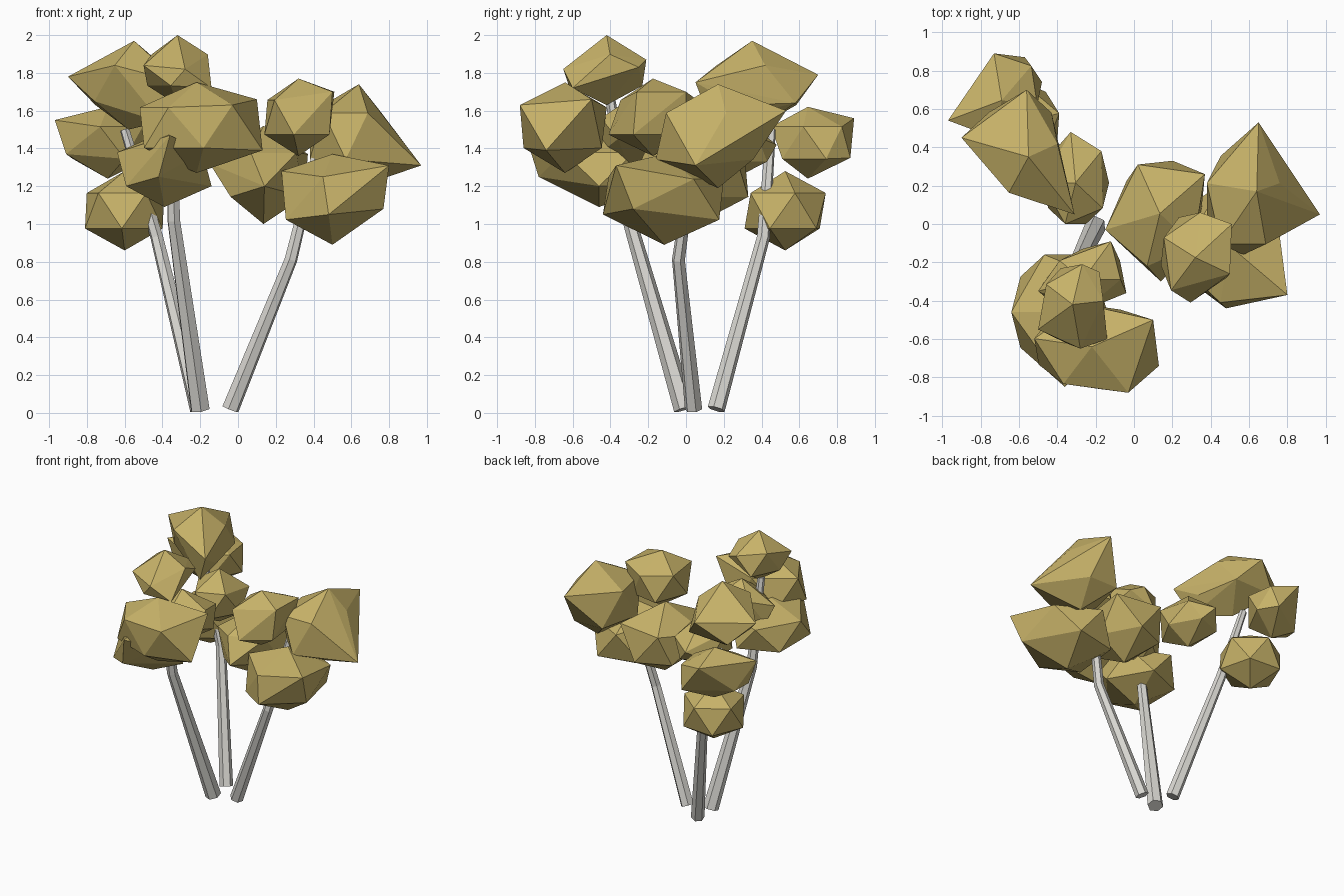
import bpy, bmesh, math
from mathutils import Matrix, Vector

cube = bpy.data.objects.get("Cube")
if cube:
    bpy.data.objects.remove(cube)


def material(name, rgb):
    mat = bpy.data.materials.new(name)
    mat.use_nodes = True
    color = (*rgb, 1)
    mat.diffuse_color = color
    mat.node_tree.nodes["Principled BSDF"].inputs["Base Color"].default_value = color
    return mat


leaf_gold = material("leaf gold", (0.57, 0.445, 0.14))
bark_grey = material("pale bark", (0.7, 0.69, 0.65))


def add_object(name, data, mat):
    data.materials.append(mat)
    obj = bpy.data.objects.new(name, data)
    bpy.context.collection.objects.link(obj)
    return obj


def foliage(name, xs, ys, zs, spin, shear=0, corners=()):
    """Twenty-sided clump, spun about z and stretched to fill the given ranges.
    Each corner point then pulls the nearest free vertex out to itself."""
    bm = bmesh.new()
    bmesh.ops.create_icosphere(bm, subdivisions=1, radius=1)
    bm.transform(Matrix.Rotation(math.radians(spin), 4, "Z"))
    for v in bm.verts:
        v.co.x += shear * v.co.y
    for axis, (low, high) in enumerate((xs, ys, zs)):
        values = [v.co[axis] for v in bm.verts]
        start, span = min(values), max(values) - min(values)
        for v in bm.verts:
            v.co[axis] = low + (v.co[axis] - start) / span * (high - low)
    free = list(bm.verts)
    for corner in map(Vector, corners):
        nearest = min(free, key=lambda v: (v.co - corner).length)
        nearest.co = corner
        free.remove(nearest)
    # Wrap the moved points so every clump stays convex
    hull = bmesh.ops.convex_hull(bm, input=list(bm.verts))
    loose = set(hull["geom_interior"]) | set(hull["geom_unused"])
    bmesh.ops.delete(bm, geom=[g for g in loose if isinstance(g, bmesh.types.BMVert)],
                     context="VERTS")
    inner = [f for f in bm.faces if f not in set(hull["geom"])]
    bmesh.ops.delete(bm, geom=inner, context="FACES")
    bmesh.ops.recalc_face_normals(bm, faces=list(bm.faces))
    mesh = bpy.data.meshes.new(name)
    bm.to_mesh(mesh)
    bm.free()
    add_object(name, mesh, leaf_gold)


def trunk(name, points, radii):
    """Six-sided tapering trunk along a bent path."""
    curve = bpy.data.curves.new(name, "CURVE")
    curve.dimensions = "3D"
    curve.bevel_depth = 1
    curve.bevel_resolution = 1
    curve.use_fill_caps = True
    spline = curve.splines.new("POLY")
    spline.points.add(len(points) - 1)
    spline.use_smooth = False
    for p, co, r in zip(spline.points, points, radii):
        p.co = (*co, 1)
        p.radius = r
    add_object(name, curve, bark_grey)


# Trunks
trunk("left_trunk", [(-0.04, 0.04, 0.02), (0.28, -0.04, 0.81), (0.42, 0.04, 1.38)],
      (0.047, 0.035, 0.026))
trunk("front_trunk", [(-0.2, -0.01, 0.02), (-0.34, -0.3, 1.02), (-0.35, -0.4, 1.66)],
      (0.055, 0.037, 0.026))
trunk("back_trunk", [(-0.21, 0.16, 0.02), (-0.43, 0.41, 0.93), (-0.6, 0.45, 1.5)],
      (0.047, 0.035, 0.026))

# Foliage of the back tree
foliage("back_top_clump", (-0.8, -0.36), (0.1, 0.62), (1.5, 1.97), 13, -0.4,
        [(-0.9, 0.45, 1.78), (-0.56, 0.7, 1.79), (-0.31, 0.05, 1.75), (-0.55, 0.35, 1.97),
         (-0.43, 0.58, 1.64), (-0.76, 0.32, 1.65), (-0.41, 0.13, 1.54)])
foliage("back_outer_clump", (-0.9, -0.48), (0.45, 0.84), (1.24, 1.62), -7, 0.4,
        [(-0.97, 0.54, 1.55), (-0.73, 0.89, 1.56), (-0.57, 0.87, 1.35), (-0.91, 0.55, 1.37)])
foliage("back_low_clump", (-0.81, -0.39), (0.31, 0.74), (0.86, 1.28), 14)
foliage("back_inner_clump", (-0.48, -0.13), (0, 0.43), (1.22, 1.62), 36, 0,
        [(-0.33, 0.48, 1.42), (-0.17, 0.38, 1.46)])

# Foliage of the front tree
foliage("front_top_clump", (-0.48, -0.16), (-0.62, -0.22), (1.63, 2), 5, 0,
        [(-0.5, -0.55, 1.84), (-0.27, -0.21, 1.87), (-0.14, -0.6, 1.72),
         (-0.18, -0.25, 1.83), (-0.28, -0.65, 1.82)])
foliage("front_wide_clump", (-0.52, 0.08), (-0.86, -0.42), (1.27, 1.75), 25, 0,
        [(-0.03, -0.88, 1.63), (0.1, -0.5, 1.66), (0.13, -0.74, 1.39)])
foliage("front_low_clump", (-0.64, -0.14), (-0.76, -0.16), (1.09, 1.49), 36, 0,
        [(-0.36, -0.85, 1.47), (-0.42, -0.78, 1.25)])
foliage("front_inner_clump", (-0.46, -0.07), (-0.45, -0.13), (1.27, 1.67), 0, 0.3,
        [(-0.12, -0.09, 1.52), (-0.04, -0.36, 1.45), (-0.5, -0.35, 1.5)])

# Foliage of the left tree
foliage("left_top_clump", (0.14, 0.5), (-0.41, 0.06), (1.36, 1.77), 10, 0,
        [(0.51, 0, 1.7), (0.5, -0.26, 1.7)])
foliage("left_outer_clump", (0.38, 0.76), (-0.16, 0.41), (1.19, 1.74), 18, 0,
        [(0.65, 0.53, 1.6), (0.97, 0.05, 1.31), (0.64, 0.17, 1.74), (0.62, 0.17, 1.19)])
foliage("left_low_clump", (0.22, 0.78), (-0.43, 0.2), (0.89, 1.37), 29, 0,
        [(0.8, -0.37, 1.31), (0.45, -0.41, 1.25), (0.48, -0.44, 1.05), (0.23, -0.2, 1.28),
         (0.77, -0.28, 1.08)])
foliage("left_inner_clump", (-0.08, 0.35), (-0.22, 0.33), (1, 1.52), 36, 0,
        [(0.37, 0.26, 1.37), (0.02, 0.31, 1.37), (-0.15, -0.03, 1.32), (0.14, -0.3, 1.2)])
